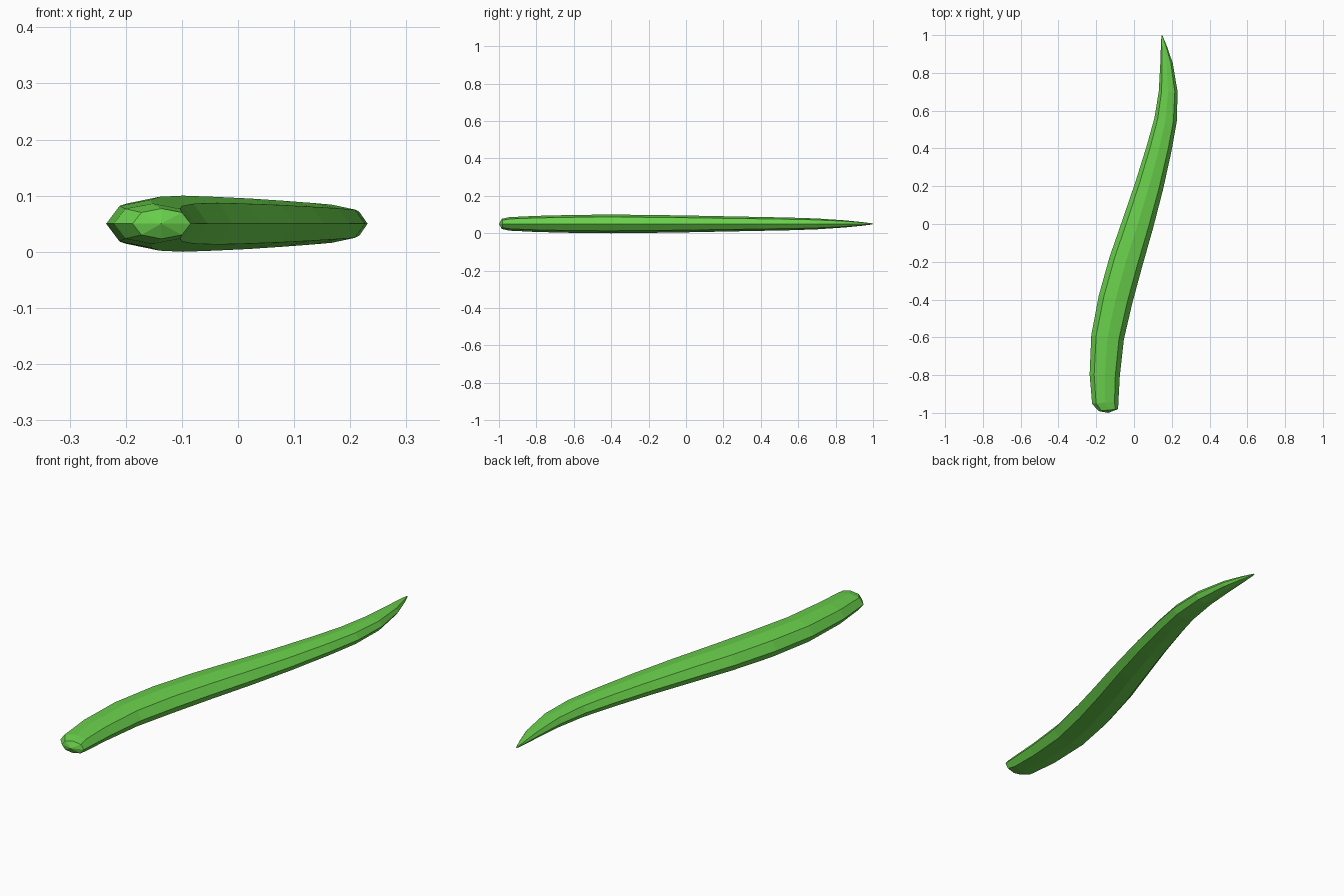
import bpy, bmesh
from mathutils import Vector

if "Cube" in bpy.data.objects:
    bpy.data.objects.remove(bpy.data.objects["Cube"])

# Stations along the bean: centre x, centre y, half width, half height
stations = [
    (-0.136, -0.985, 0.052, 0.027),
    (-0.152, -0.945, 0.070, 0.036),
    (-0.155, -0.80, 0.080, 0.043),
    (-0.140, -0.60, 0.087, 0.048),
    (-0.098, -0.40, 0.091, 0.050),
    (-0.043, -0.20, 0.090, 0.048),
    (0.020, 0.00, 0.084, 0.045),
    (0.080, 0.20, 0.076, 0.041),
    (0.133, 0.40, 0.067, 0.037),
    (0.167, 0.55, 0.060, 0.034),
    (0.181, 0.70, 0.050, 0.029),
    (0.172, 0.85, 0.033, 0.019),
    (0.158, 0.94, 0.016, 0.010),
    (0.148, 0.997, 0.003, 0.003),
]
# Eight-sided cross-section (across, up)
section = [(1, 0), (0.7, 0.74), (0, 1), (-0.7, 0.74),
           (-1, 0), (-0.7, -0.74), (0, -1), (0.7, -0.74)]

bm = bmesh.new()
rings = []
for i, (x, y, w, h) in enumerate(stations):
    a = stations[max(i - 1, 0)]
    b = stations[min(i + 1, len(stations) - 1)]
    t = Vector((b[0] - a[0], b[1] - a[1], 0)).normalized()
    if i < 2:
        t = Vector((-0.1, 1, 0)).normalized()
    side = Vector((t.y, -t.x, 0))
    rings.append([bm.verts.new(Vector((x, y, 0.05)) + side * (w * u) + Vector((0, 0, h * v)))
                  for u, v in section])

# Skin between rings
for r0, r1 in zip(rings, rings[1:]):
    for k in range(8):
        n = (k + 1) % 8
        bm.faces.new((r0[k], r0[n], r1[n], r1[k]))

# Slightly domed blunt end and pointed tip
for ring, co in ((rings[0], (-0.137, -1.0, 0.05)), (rings[-1], (0.148, 1.0, 0.05))):
    c = bm.verts.new(co)
    for k in range(8):
        bm.faces.new((ring[k], ring[(k + 1) % 8], c))
bmesh.ops.recalc_face_normals(bm, faces=bm.faces)

mesh = bpy.data.meshes.new("bean_pod")
bm.to_mesh(mesh)
bm.free()
mat = bpy.data.materials.new("bean_green")
mat.diffuse_color = (0.14, 0.62, 0.07, 1)
mat.use_nodes = True
mat.node_tree.nodes["Principled BSDF"].inputs["Base Color"].default_value = mat.diffuse_color
mesh.materials.append(mat)
bpy.context.collection.objects.link(bpy.data.objects.new("bean_pod", mesh))
